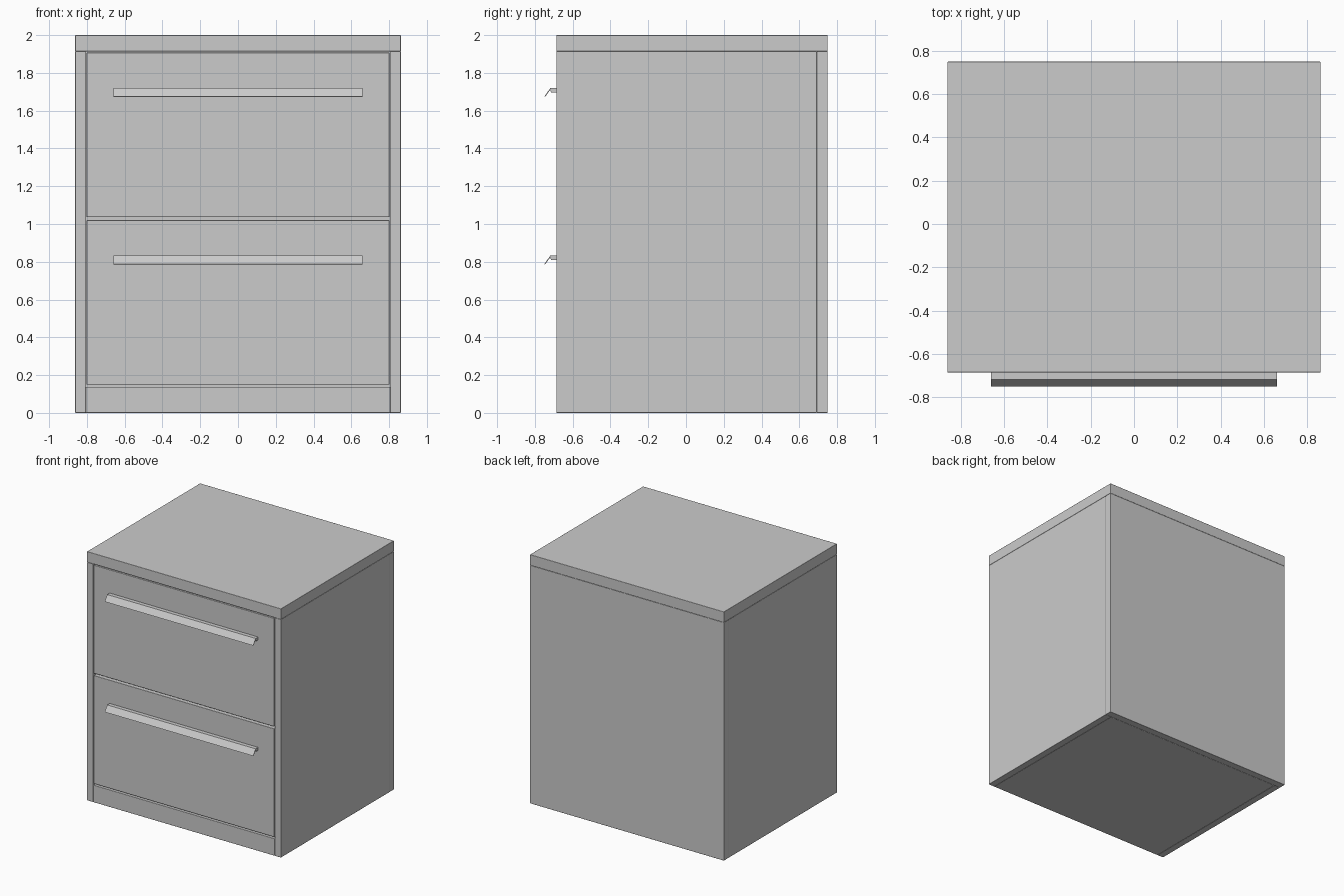
import bpy
import bmesh

if "Cube" in bpy.data.objects:
    bpy.data.objects.remove(bpy.data.objects["Cube"])

FRONT, BACK = -0.686, 0.75
HALF_W = 0.862
PANEL = 0.055


def finish(obj, bevel):
    # small softened edges with flat-looking faces
    for p in obj.data.polygons:
        p.use_smooth = True
    mod = obj.modifiers.new("soft_edges", 'BEVEL')
    mod.width = bevel
    mod.segments = 2
    mod.harden_normals = True
    return obj


def from_bmesh(name, bm):
    bmesh.ops.recalc_face_normals(bm, faces=bm.faces)
    mesh = bpy.data.meshes.new(name)
    bm.to_mesh(mesh)
    bm.free()
    obj = bpy.data.objects.new(name, mesh)
    bpy.context.collection.objects.link(obj)
    return obj


def box(name, x, y, z, bevel=0.003):
    bm = bmesh.new()
    bmesh.ops.create_cube(bm, size=1)
    for v in bm.verts:
        for i, (lo, hi) in enumerate((x, y, z)):
            v.co[i] = lo if v.co[i] < 0 else hi
    return finish(from_bmesh(name, bm), bevel)


def extrude_x(name, profile, half):
    bm = bmesh.new()
    face = bm.faces.new([bm.verts.new((-half, y, z)) for y, z in profile])
    ext = bmesh.ops.extrude_face_region(bm, geom=[face])
    for g in ext["geom"]:
        if isinstance(g, bmesh.types.BMVert):
            g.co.x = half
    return from_bmesh(name, bm)


# Carcass: top, sides, back and plinth base
TOP_Z = 1.914
inner = HALF_W - PANEL
box("top_panel", (-HALF_W, HALF_W), (FRONT, BACK), (TOP_Z, 2))
for side, s in (("left", -1), ("right", 1)):
    x = sorted((s * inner, s * HALF_W))
    box(side + "_side_panel", x, (FRONT, 0.692), (0, TOP_Z))
box("back_panel", (-HALF_W, HALF_W), (0.692, BACK), (0, TOP_Z))
box("plinth_base", (-inner, inner), (FRONT, 0.692), (0, 0.138))

# Two drawer fronts, each with a bent-strip pull
for name, z0, z1 in (("lower", 0.15, 1.02), ("upper", 1.037, 1.907)):
    box(name + "_drawer_front", (-0.802, 0.802), (FRONT, FRONT + PANEL), (z0, z1))
    t = z1 - 0.187
    pull = [(FRONT, t), (-0.718, t), (-0.75, t - 0.045), (-0.746, t - 0.047),
            (-0.718, t - 0.009), (-0.715, t - 0.024), (FRONT, t - 0.024)]
    extrude_x(name + "_drawer_pull", pull, 0.66)
